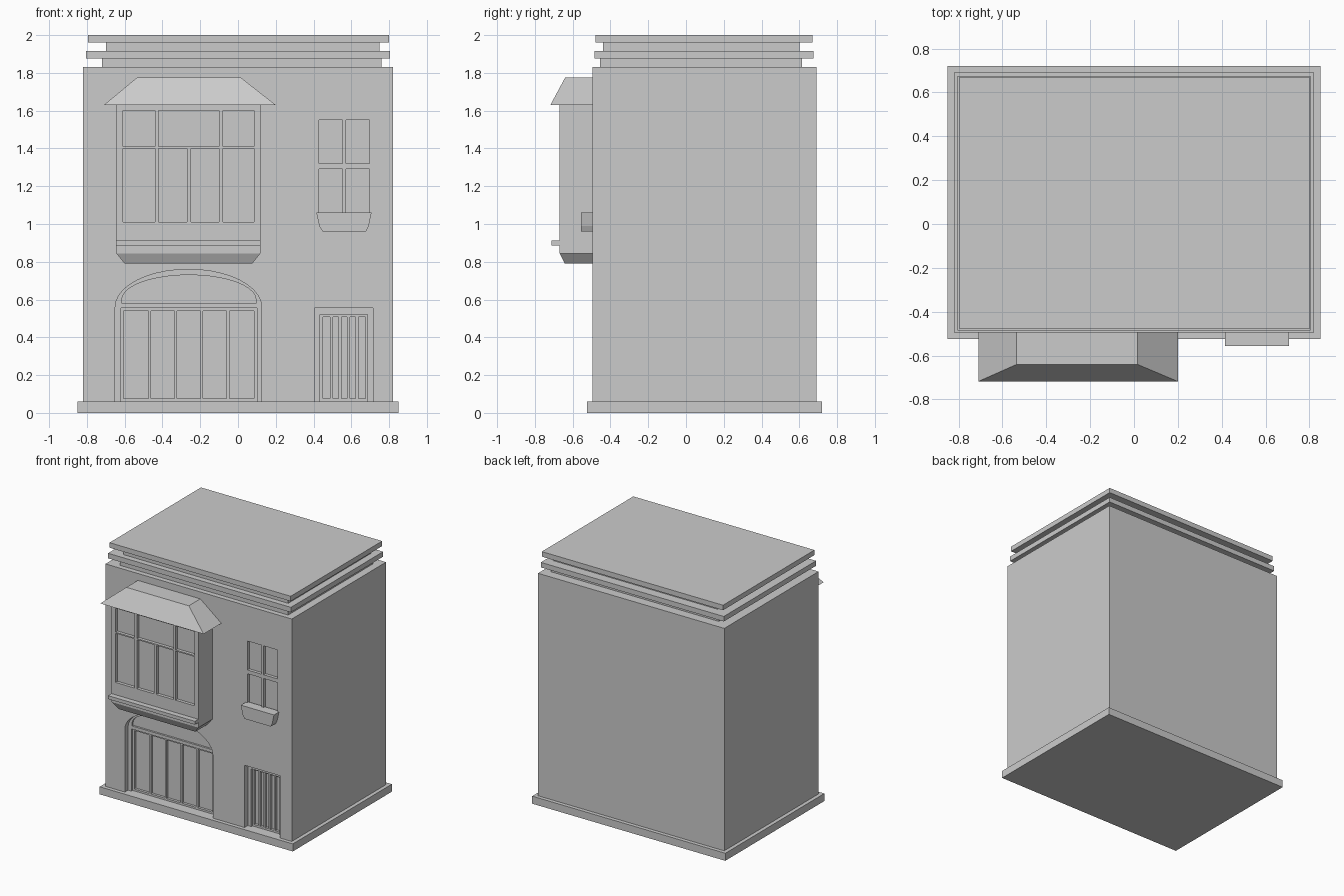
import bpy, bmesh, math

if "Cube" in bpy.data.objects:
    bpy.data.objects.remove(bpy.data.objects["Cube"])


def to_object(name, bm):
    bmesh.ops.recalc_face_normals(bm, faces=bm.faces)
    mesh = bpy.data.meshes.new(name)
    bm.to_mesh(mesh)
    bm.free()
    obj = bpy.data.objects.new(name, mesh)
    bpy.context.collection.objects.link(obj)
    return obj


def loft(bm, near, far):
    """Closed solid between two matching loops of 3D points."""
    a = [bm.verts.new(p) for p in near]
    b = [bm.verts.new(p) for p in far]
    bm.faces.new(a)
    bm.faces.new(b[::-1])
    for i in range(len(a)):
        j = (i + 1) % len(a)
        bm.faces.new((a[i], b[i], b[j], a[j]))


def prism(bm, outline, y0, y1):
    loft(bm, [(x, y0, z) for x, z in outline], [(x, y1, z) for x, z in outline])


def rect(x0, x1, z0, z1):
    return [(x0, z0), (x1, z0), (x1, z1), (x0, z1)]


def box(name, x0, x1, y0, y1, z0, z1):
    bm = bmesh.new()
    prism(bm, rect(x0, x1, z0, z1), y0, y1)
    return to_object(name, bm)


def level(x0, x1, y0, y1, z):
    return [(x0, y0, z), (x1, y0, z), (x1, y1, z), (x0, y1, z)]


def arch(x0, x1, base, spring, top, n=20):
    cx, a = (x0 + x1) / 2, (x1 - x0) / 2
    curve = [(cx + a * math.cos(math.pi * i / n),
              spring + (top - spring) * math.sin(math.pi * i / n)) for i in range(n + 1)]
    return [(x0, base), (x1, base)] + curve


def panes(x0, x1, z0, z1, splits, gap):
    """Row of openings separated by bars centred on the split positions."""
    lefts = [x0] + [s + gap / 2 for s in splits]
    rights = [s - gap / 2 for s in splits] + [x1]
    return [rect(l, r, z0, z1) for l, r in zip(lefts, rights)]


def even(x0, x1, n):
    return [x0 + (x1 - x0) * i / n for i in range(1, n)]


def recess(obj, outlines, y_open, y_back):
    """Sink the outlines into the front of an object."""
    bm = bmesh.new()
    for o in outlines:
        prism(bm, o, y_open, y_back)
    cutter = to_object("cutter", bm)
    cutter.hide_render = True
    mod = obj.modifiers.new("recess", 'BOOLEAN')
    mod.operation, mod.solver, mod.object = 'DIFFERENCE', 'EXACT', cutter
    bpy.context.view_layer.objects.active = obj
    bpy.ops.object.modifier_apply(modifier=mod.name)
    bpy.data.objects.remove(cutter)


# Plinth, walls and stepped cornice
box("plinth", -0.85, 0.85, -0.525, 0.72, 0, 0.06)
walls = box("walls", -0.82, 0.82, -0.495, 0.69, 0.02, 1.83)
box("lower_cornice_neck", -0.72, 0.76, -0.455, 0.615, 1.82, 1.88)
box("lower_cornice", -0.805, 0.805, -0.485, 0.675, 1.875, 1.915)
box("upper_cornice_neck", -0.70, 0.75, -0.44, 0.60, 1.91, 1.965)
box("roof_slab", -0.795, 0.80, -0.48, 0.67, 1.96, 2.0)

# Arched shopfront and side door, sunk in successive layers
wall_y = -0.6
recess(walls, [arch(-0.65, 0.125, 0.05, 0.56, 0.76), rect(0.405, 0.715, 0.05, 0.555)], wall_y, -0.455)
recess(walls, [arch(-0.615, 0.095, 0.58, 0.60, 0.73), rect(-0.62, 0.10, 0.05, 0.555),
               rect(0.435, 0.685, 0.05, 0.52)], wall_y, -0.44)
recess(walls, panes(-0.605, 0.085, 0.075, 0.54, even(-0.605, 0.085, 5), 0.014)
       + panes(0.45, 0.675, 0.075, 0.508, even(0.45, 0.675, 5), 0.014), wall_y, -0.42)

# Small upper window with its tapered sill
recess(walls, panes(0.43, 0.695, 1.32, 1.55, [0.5625], 0.02)
       + panes(0.43, 0.695, 1.03, 1.29, [0.5625], 0.02), wall_y, -0.47)
bm = bmesh.new()
prism(bm, [(0.415, 1.06), (0.43, 0.99), (0.448, 0.96), (0.678, 0.96), (0.692, 0.99), (0.707, 1.06)],
      -0.557, -0.48)
to_object("window_sill", bm)

# Projecting bay window
bay = box("bay_window", -0.645, 0.12, -0.67, -0.48, 0.845, 1.64)
recess(bay, panes(-0.61, 0.085, 1.41, 1.60, [-0.43, -0.09], 0.02)
       + panes(-0.61, 0.085, 1.01, 1.40, [-0.43, -0.26, -0.09], 0.02), -0.8, -0.645)
box("bay_sill", -0.645, 0.12, -0.713, -0.60, 0.885, 0.912)
bm = bmesh.new()
loft(bm, level(-0.645, 0.12, -0.67, -0.48, 0.846), level(-0.60, 0.075, -0.642, -0.48, 0.79))
to_object("bay_base", bm)
bm = bmesh.new()
loft(bm, level(-0.71, 0.20, -0.718, -0.48, 1.63), level(-0.535, 0.015, -0.64, -0.48, 1.775))
to_object("bay_roof", bm)
